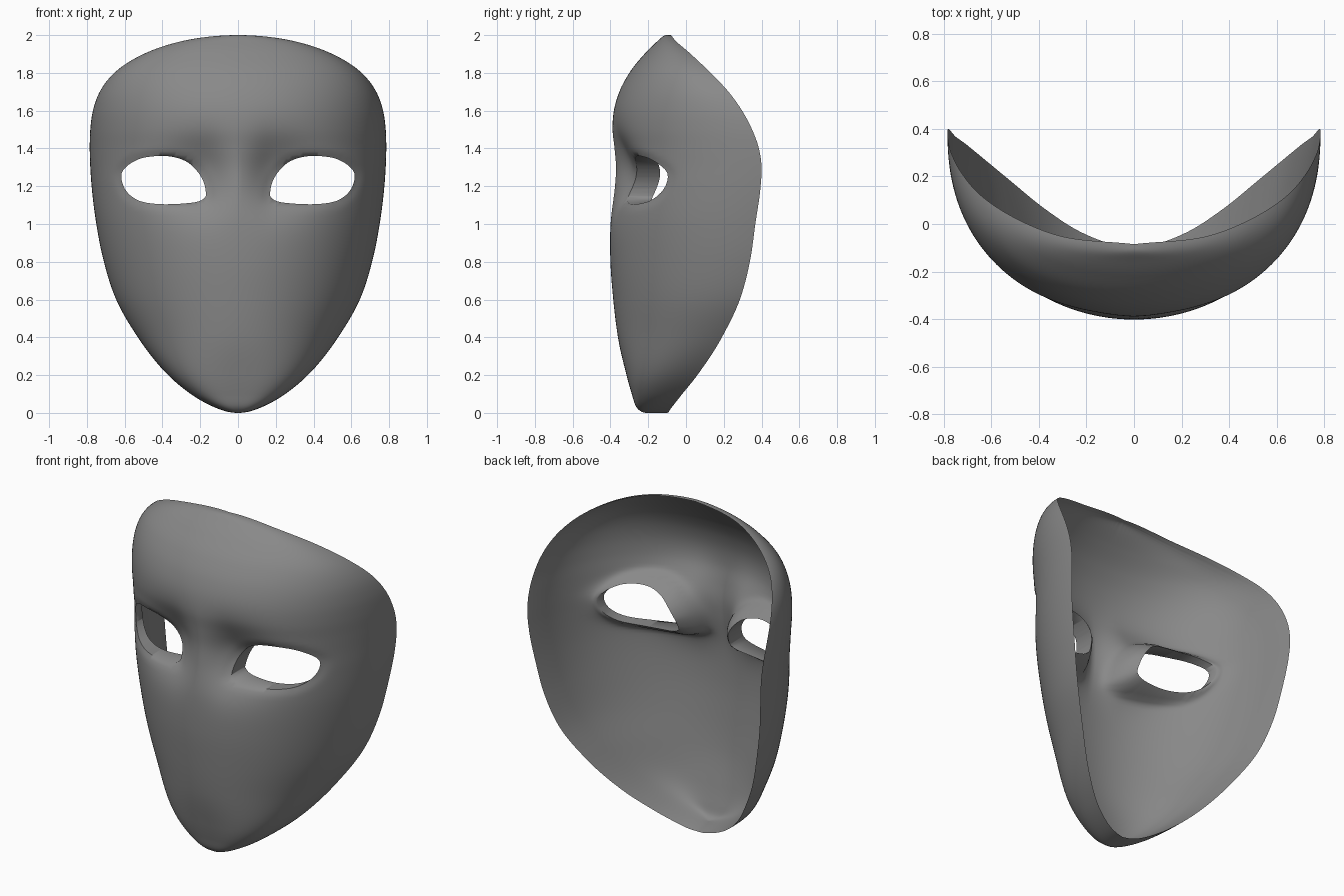
import bpy, bmesh, math
from mathutils import Vector, kdtree

if "Cube" in bpy.data.objects:
    bpy.data.objects.remove(bpy.data.objects["Cube"])

# Height, half width, rim y, front y
PROFILE = [
    (0.00, 0.00, -0.10, -0.21), (0.03, 0.125, -0.075, -0.262), (0.10, 0.25, -0.02, -0.287),
    (0.20, 0.37, 0.06, -0.315), (0.40, 0.53, 0.19, -0.36), (0.60, 0.645, 0.285, -0.385),
    (0.80, 0.71, 0.338, -0.40), (1.00, 0.75, 0.367, -0.40), (1.20, 0.775, 0.395, -0.382),
    (1.30, 0.782, 0.40, -0.377), (1.40, 0.785, 0.386, -0.382), (1.50, 0.782, 0.35, -0.39),
    (1.60, 0.768, 0.297, -0.382), (1.70, 0.732, 0.225, -0.353), (1.80, 0.655, 0.13, -0.30),
    (1.90, 0.50, 0.025, -0.22), (1.96, 0.33, -0.045, -0.16), (2.00, 0.00, -0.085, -0.10)]
# Eye opening outline (x, z), right side; the left side uses abs(x)
EYE = [(0.17, 1.155), (0.187, 1.235), (0.25, 1.315), (0.33, 1.352), (0.42, 1.36),
       (0.52, 1.345), (0.595, 1.30), (0.618, 1.25), (0.592, 1.175), (0.52, 1.122),
       (0.40, 1.105), (0.25, 1.112), (0.19, 1.128)]
CX, CZ = 0.395, 1.235
THICK = 0.018


def to_s(z):
    return math.acos(max(-1, min(1, 1 - z))) / math.pi


KEYS = [to_s(p[0]) for p in PROFILE]


def slope(k, c):
    """Tangent of a profile column at a key."""
    def chord(a):
        return (PROFILE[a + 1][c] - PROFILE[a][c]) / (KEYS[a + 1] - KEYS[a])
    if k == 0 or k == len(KEYS) - 1:
        return chord(min(k, len(KEYS) - 2))
    h0, h1 = KEYS[k] - KEYS[k - 1], KEYS[k + 1] - KEYS[k]
    return (chord(k - 1) * h1 + chord(k) * h0) / (h0 + h1)


def profile(z):
    """Smooth half width, rim y and front y at a height."""
    s = to_s(z)
    i = max(k for k in range(len(KEYS) - 1) if KEYS[k] <= s + 1e-9)
    h = KEYS[i + 1] - KEYS[i]
    t = (s - KEYS[i]) / h
    return [(2*t**3 - 3*t*t + 1) * PROFILE[i][c] + (t**3 - 2*t*t + t) * h * slope(i, c)
            + (3*t*t - 2*t**3) * PROFILE[i + 1][c] + (t**3 - t*t) * h * slope(i + 1, c)
            for c in (1, 2, 3)]


# Eye outline as a polar lookup, smoothed with Catmull-Rom
polar = []
for i in range(len(EYE)):
    a, b, c, d = (Vector(EYE[(i + k) % len(EYE)]) for k in (-1, 0, 1, 2))
    for k in range(8):
        t = k / 8
        p = 0.5 * (2*b + (c - a)*t + (2*a - 5*b + 4*c - d)*t*t + (3*b - a - 3*c + d)*t**3)
        polar.append((math.atan2(p.y - CZ, p.x - CX), math.hypot(p.y - CZ, p.x - CX)))
polar.sort()
polar = ([(polar[-1][0] - 2*math.pi, polar[-1][1])] + polar
         + [(polar[0][0] + 2*math.pi, polar[0][1])])


def rho(x, z):
    """1 on the eye outline, below 1 inside the opening."""
    dx, dz = abs(x) - CX, z - CZ
    ang = math.atan2(dz, dx)
    for (a, ra), (b, rb) in zip(polar, polar[1:]):
        if a <= ang <= b:
            return math.hypot(dx, dz) / (ra + (rb - ra) * (ang - a) / max(b - a, 1e-9))
    return 9


def power(z):
    """Roundness of the cross-section: boxier at the chin and eyes."""
    return 2.05 + 0.13 * math.exp(-((z - 1.25) / 0.35)**2) + 1.2 * math.exp(-(z / 0.25)**2)


def socket(x, z):
    """How far the face sinks back beside the nose bridge and at the lids."""
    if abs(z - CZ) > 0.7:
        return 0
    dx = abs(x) - 0.19
    r = max(rho(x, z), 1) - 1
    return (0.085 * math.exp(-(dx / (0.12 if dx < 0 else 0.22))**2 - ((z - 1.26) / 0.18)**2)
            + 0.012 * math.exp(-(r / 0.15)**2))


def depth(x, z):
    w, rim, front = profile(z)
    n = power(z)
    u = min(1, abs(x) / w)
    return rim - (rim - front) * (1 - u**n)**(1 / n) + socket(x, z)


# Outer face surface: stacked arcs from chin to forehead
ROWS, COLS = 150, 150
bm = bmesh.new()
grid = []
for i in range(ROWS + 1):
    z = 1 - math.cos(math.pi * i / ROWS)
    w, rim, front = profile(z)
    row = []
    for j in range(COLS + 1):
        t = (j / COLS - 0.5) * math.pi
        e = 2 / power(z)
        x = math.copysign(w * abs(math.sin(t))**e, t)
        y = rim - (rim - front) * max(0, math.cos(t))**e
        if j in (0, COLS):
            y = rim
        row.append(bm.verts.new((x, y + socket(x, z), z)))
    grid.append(row)
for i in range(ROWS):
    for j in range(COLS):
        bm.faces.new((grid[i][j], grid[i][j+1], grid[i+1][j+1], grid[i+1][j]))
bmesh.ops.remove_doubles(bm, verts=bm.verts[:], dist=1e-5)

# Eye openings: cut, snap the border to the outline, relax nearby vertices
bmesh.ops.delete(bm, geom=[v for v in bm.verts if rho(v.co.x, v.co.z) < 0.95], context='VERTS')
border = {v for v in bm.verts if v.is_boundary and rho(v.co.x, v.co.z) < 1.3}
for v in border:
    r = rho(v.co.x, v.co.z)
    c = math.copysign(CX, v.co.x)
    v.co.x, v.co.z = c + (v.co.x - c) / r, CZ + (v.co.z - CZ) / r
near = [v for v in bm.verts if v not in border and not v.is_boundary
        and rho(v.co.x, v.co.z) < 1.5]
for _ in range(6):
    bmesh.ops.smooth_vert(bm, verts=near, factor=0.5, use_axis_x=True, use_axis_z=True)
for v in near + list(border):
    v.co.y = depth(v.co.x, v.co.z)
bm.normal_update()

# Inner surface: thin offset ending in a sharp rim, swelling back around the eyes
rim_verts = {v for v in bm.verts if v.is_boundary and v not in border}
tree = kdtree.KDTree(len(rim_verts))
for k, v in enumerate(rim_verts):
    tree.insert(v.co, k)
tree.balance()
faces, edges = bm.faces[:], [e for e in bm.edges if e.is_boundary]
inner = {}
for v in bm.verts[:]:
    if v in rim_verts:
        inner[v] = v
        continue
    k = min(1, tree.find(v.co)[2] / 0.15)
    blend = math.exp(-(max(0, rho(v.co.x, v.co.z) - 1) / 0.25)**2)
    side = max(0, min(1, (0.62 - abs(v.co.x)) / 0.45))
    way = (-v.normal).lerp(Vector((0, 1, 0)), blend)
    thick = THICK + (0.06 + 0.07 * side - THICK) * blend
    inner[v] = bm.verts.new(v.co + way * thick * k * (2 - k))
for f in faces:
    vs = [inner[v] for v in reversed(f.verts)]
    if not all(v in rim_verts for v in vs):
        bm.faces.new(vs)

# Walls of the eye openings
for e in edges:
    a, b = e.verts
    if a in border and b in border:
        bm.faces.new((a, b, inner[b], inner[a]))
bmesh.ops.recalc_face_normals(bm, faces=bm.faces[:])

mesh = bpy.data.meshes.new("face_mask")
bm.to_mesh(mesh)
bm.free()
mask = bpy.data.objects.new("face_mask", mesh)
bpy.context.collection.objects.link(mask)
bpy.context.view_layer.objects.active = mask
mask.select_set(True)
bpy.ops.object.shade_smooth_by_angle(angle=math.radians(60))

# Dark grey finish
grey = bpy.data.materials.new("dark_grey")
grey.diffuse_color = (0.25, 0.25, 0.25, 1)
grey.use_nodes = True
grey.node_tree.nodes["Principled BSDF"].inputs["Base Color"].default_value = grey.diffuse_color
mesh.materials.append(grey)
